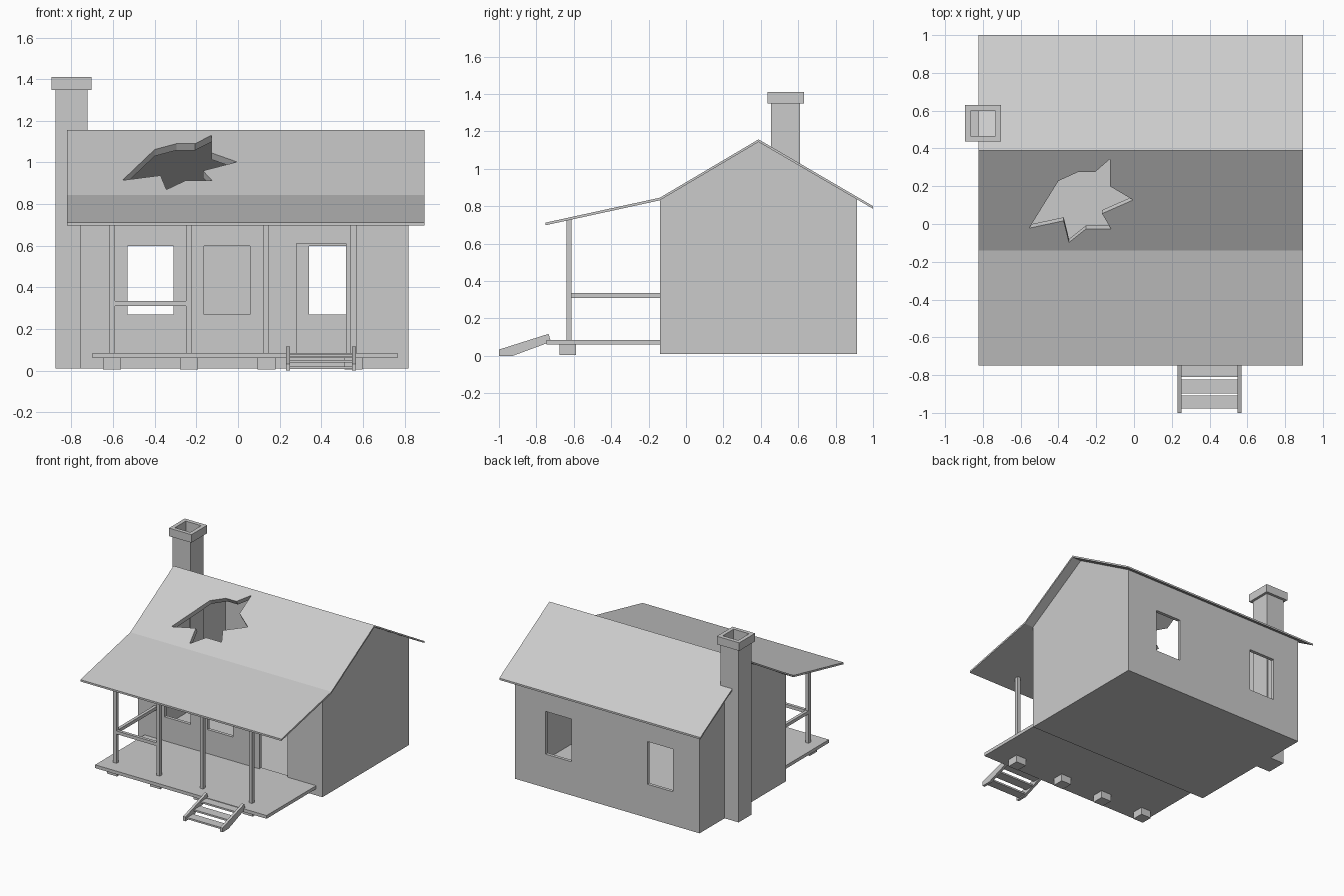
import bpy, bmesh
from mathutils import Vector

if "Cube" in bpy.data.objects:
    bpy.data.objects.remove(bpy.data.objects["Cube"])


def extrude(name, points, offset):
    """Closed solid from a planar outline swept along an offset vector."""
    bm = bmesh.new()
    off = Vector(offset)
    a = [bm.verts.new(p) for p in points]
    b = [bm.verts.new(Vector(p) + off) for p in points]
    n = len(a)
    bm.faces.new(a)
    bm.faces.new(b[::-1])
    for i in range(n):
        bm.faces.new((a[i], b[i], b[(i + 1) % n], a[(i + 1) % n]))
    bmesh.ops.recalc_face_normals(bm, faces=bm.faces)
    mesh = bpy.data.meshes.new(name)
    bm.to_mesh(mesh)
    bm.free()
    ob = bpy.data.objects.new(name, mesh)
    bpy.context.collection.objects.link(ob)
    return ob


def prism(name, yz, x0, x1):
    return extrude(name, [(x0, y, z) for y, z in yz], (x1 - x0, 0, 0))


def box(name, x0, x1, y0, y1, z0, z1):
    return prism(name, [(y0, z0), (y1, z0), (y1, z1), (y0, z1)], x0, x1)


def cut(ob, cutter):
    cutter.hide_render = True
    mod = ob.modifiers.new("cut", 'BOOLEAN')
    mod.operation = 'DIFFERENCE'
    mod.solver = 'EXACT'
    mod.object = cutter
    bpy.context.view_layer.objects.active = ob
    bpy.ops.object.modifier_apply(modifier=mod.name)
    bpy.data.objects.remove(cutter)


# House shell: gabled outline, hollowed
house = prism("house_walls", [(-.14, .01), (.915, .01), (.915, .837), (.388, 1.144), (-.14, .832)],
              -.757, .82)
T = .025
cut(house, prism("room_cutter", [(-.14 + T, .035), (.915 - T, .035), (.915 - T, .822),
                                 (.388, 1.114), (-.14 + T, .817)], -.757 + T, .82 - T))

# Window and door openings
for x0, x1, y, z0, z1 in [(-.53, -.31, -.14, .27, .60), (-.163, .057, -.14, .27, .60),
                          (.28, .52, -.14, .085, .61),
                          (-.53, -.31, .915, .27, .60), (.34, .56, .915, .27, .60)]:
    cut(house, box("opening_cutter", x0, x1, y - .06, y + .06, z0, z1))

# Roof sheet: porch slope, front slope, back slope
top = [(-.75, .712), (-.14, .845), (.388, 1.157), (1.0, .80)]
roof = prism("roof", top + [(y, z - .014) for y, z in top[::-1]], -.822, .896)

# Jagged hole broken through the front slope
star = [(-.555, -.022), (-.40, .228), (-.296, .275), (-.206, .275), (-.127, .344), (-.127, .20),
        (-.005, .127), (-.169, .055), (-.122, -.026), (-.254, -.026), (-.344, -.098), (-.372, .017)]
slope = (1.157 - .845) / .528
normal = Vector((0, -slope, 1)).normalized()
for part in (roof, house):
    outline = [Vector((x, y, .845 + slope * (y + .14))) + normal * .03 for x, y in star]
    cut(part, extrude("hole_cutter", outline, normal * -.11))

# Chimney: open flue with a wider cap
chimney = box("chimney", -.877, -.723, .455, .61, .01, 1.35)
cut(chimney, box("flue_cutter", -.866, -.734, .466, .599, .03, 1.5))
cap = box("chimney_cap", -.896, -.704, .437, .63, 1.348, 1.41)
cut(cap, box("cap_cutter", -.866, -.734, .466, .599, 1.2, 1.5))

# Porch deck, posts and footings
box("porch_deck", -.70, .766, -.745, -.14, .06, .085)
for i, x in enumerate((-.605, -.235, .136, .555)):
    box(f"porch_post_{i + 1}", x - .014, x + .014, -.64, -.612, .085, .733)
    box(f"porch_footing_{i + 1}", x - .043, x + .043, -.675, -.587, .005, .06)

# Railings on the left bay
box("front_rail", -.592, -.248, -.638, -.614, .31, .335)
box("side_rail", -.617, -.593, -.613, -.14, .31, .335)

# Porch steps
for side, x in (("left", .231), ("right", .548)):
    prism(f"step_stringer_{side}", [(-1.0, 0), (-.925, 0), (-.722, .075), (-.735, .117), (-1.0, .033)],
          x, x + .02)
for i, (y0, y1, z) in enumerate([(-.81, -.742, .068), (-.897, -.822, .038), (-.978, -.907, .008)]):
    box(f"step_tread_{i + 1}", .25, .549, y0, y1, z, z + .013)
